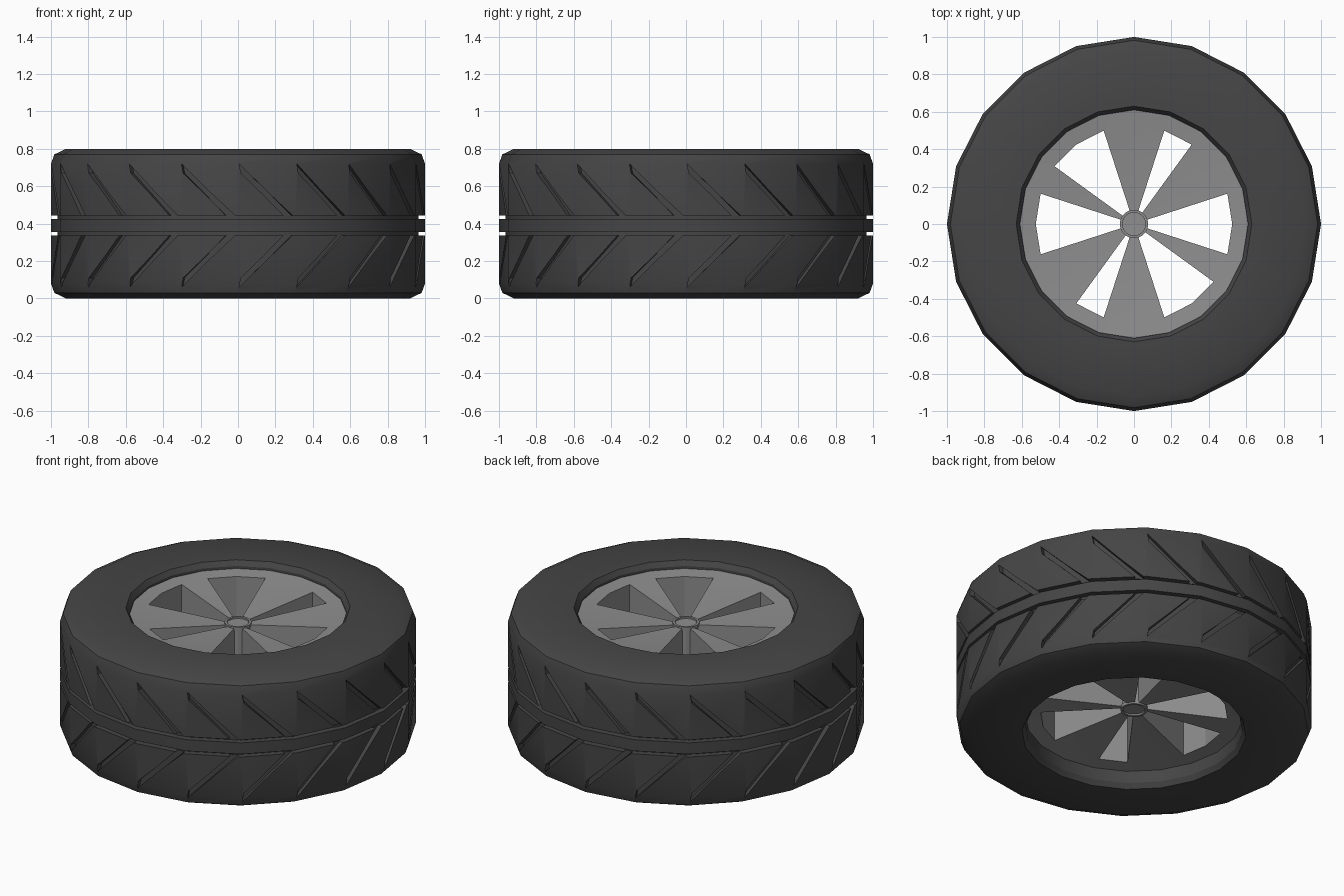
import bpy, bmesh
from math import cos, sin, tau, radians
from mathutils import Vector

cube = bpy.data.objects.get("Cube")
if cube:
    bpy.data.objects.remove(cube)

SIDES = 20
HEIGHT = 0.8


def material(name, value):
    mat = bpy.data.materials.new(name)
    mat.use_nodes = True
    color = (value, value, value, 1)
    mat.diffuse_color = color
    mat.node_tree.nodes["Principled BSDF"].inputs["Base Color"].default_value = color
    return mat


def finish(bm, name, mat):
    bmesh.ops.recalc_face_normals(bm, faces=bm.faces)
    mesh = bpy.data.meshes.new(name)
    bm.to_mesh(mesh)
    bm.free()
    mesh.materials.append(mat)
    obj = bpy.data.objects.new(name, mesh)
    bpy.context.collection.objects.link(obj)
    return obj


def smooth(obj, angle):
    bpy.ops.object.select_all(action='DESELECT')
    obj.select_set(True)
    bpy.context.view_layer.objects.active = obj
    bpy.ops.object.shade_smooth_by_angle(angle=radians(angle))


def direction(i):
    a = tau * i / SIDES
    return Vector((cos(a), sin(a), 0))


def ring(bm, r, z):
    return [bm.verts.new(direction(i) * r + Vector((0, 0, z))) for i in range(SIDES)]


def bridge(bm, a, b, skip=()):
    for i in range(SIDES):
        if i not in skip:
            j = (i + 1) % SIDES
            bm.faces.new((a[i], a[j], b[j], b[i]))


def lathe(name, profile, mat):
    """Closed solid of revolution from (radius, height) points."""
    bm = bmesh.new()
    rings = [ring(bm, r, z) for r, z in profile]
    for a, b in zip(rings, rings[1:] + rings[:1]):
        bridge(bm, a, b)
    return finish(bm, name, mat)


rubber = material("dark rubber", 0.06)
metal = material("grey metal", 0.27)

# Tyre: upper half profile with one ring groove, mirrored to the lower half
upper = [(1, 0.425), (0.965, 0.425), (0.965, 0.443), (1, 0.443), (1, 0.72),
         (0.982, 0.77), (0.92, 0.8), (0.63, 0.8), (0.61, 0.77)]
lower = [(r, HEIGHT - 0.02 - z if 0.4 < z < 0.5 else HEIGHT - z) for r, z in reversed(upper)]
tyre = lathe("tyre", upper + lower, rubber)

# Slanted tread grooves: one prism per side and facet, cut from the tyre
bm = bmesh.new()
slot = [(0.02, 0.72), (0.05, 0.67), (0.82, 0.434), (0.98, 0.434)]
for i in range(SIDES):
    for flip in (False, True):
        caps = []
        for scale in (0.972, 1.03):
            caps.append([bm.verts.new(direction(i).lerp(direction(i + 1), u) * scale
                         + Vector((0, 0, 0.78 - z if flip else z))) for u, z in slot])
        for cap in caps:
            bm.faces.new(cap)
        for k in range(4):
            n = (k + 1) % 4
            bm.faces.new((caps[0][k], caps[0][n], caps[1][n], caps[1][k]))
cutter = finish(bm, "tread_cutter", rubber)
cutter.hide_render = True
cut = tyre.modifiers.new("tread", 'BOOLEAN')
cut.operation = 'DIFFERENCE'
cut.solver = 'EXACT'
cut.object = cutter
bpy.context.view_layer.objects.active = tyre
bpy.ops.object.modifier_apply(modifier=cut.name)
bpy.data.objects.remove(cutter)
smooth(tyre, 30)

# Rim: dished disc with unequal windows, extruded down through the wheel
windows = {19, 0, 3, 6, 7, 9, 10, 13, 16, 17}
bm = bmesh.new()
hub_ring, window_ring, edge_ring = ring(bm, 0.07, 0.7), ring(bm, 0.525, 0.745), ring(bm, 0.612, 0.755)
bm.faces.new(hub_ring)
bridge(bm, hub_ring, window_ring, windows)
bridge(bm, window_ring, edge_ring)
copy = bmesh.ops.extrude_face_region(bm, geom=bm.faces[:], use_keep_orig=True)
for v in copy["geom"]:
    if isinstance(v, bmesh.types.BMVert):
        v.co.z = 0.86 - v.co.z
rim = finish(bm, "rim", metal)
smooth(rim, 15)

# Hub: thin raised collars with recessed centres on both faces
for name, base, out in (("upper_hub", 0.69, 1), ("lower_hub", 0.17, -1)):
    collar = [(0.062, 0), (0.062, 0.02), (0.076, 0.02), (0.076, 0)]
    smooth(lathe(name, [(r, base + out * z) for r, z in collar], metal), 30)
